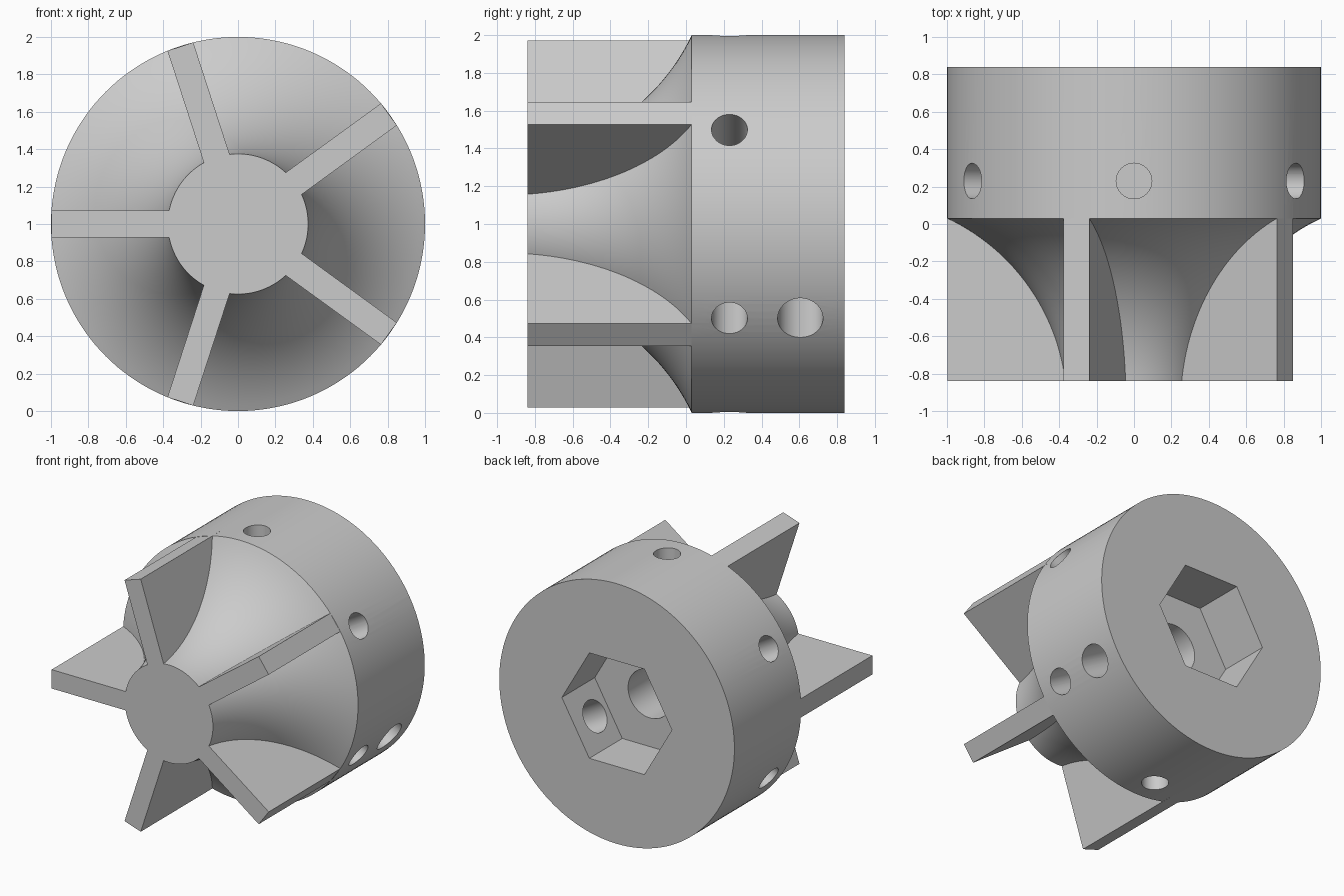
import bpy, bmesh
from math import sin, cos, pi, radians, atan2, hypot, asin
from mathutils import Vector, Matrix

cube = bpy.data.objects.get("Cube")
if cube:
    bpy.data.objects.remove(cube, do_unlink=True)

CENTRE = Vector((0, 0, 1))
FRONT, SHOULDER, BACK = -0.84, 0.03, 0.84
HUB_R = 0.375

grey = bpy.data.materials.new("plain_grey")
grey.use_nodes = True
grey.diffuse_color = (0.6, 0.6, 0.6, 1)
grey.node_tree.nodes["Principled BSDF"].inputs["Base Color"].default_value = (0.6, 0.6, 0.6, 1)


def finish(name, bm):
    bmesh.ops.recalc_face_normals(bm, faces=bm.faces)
    mesh = bpy.data.meshes.new(name)
    bm.to_mesh(mesh)
    bm.free()
    mesh.materials.append(grey)
    obj = bpy.data.objects.new(name, mesh)
    bpy.context.collection.objects.link(obj)
    return obj


def lathe(name, profile, steps):
    """Turn a (radius, y) profile about the long axis, with capped ends."""
    bm = bmesh.new()
    angles = [2 * pi * i / steps for i in range(steps)]
    rings = [[bm.verts.new(CENTRE + Vector((r * cos(a), y, r * sin(a)))) for a in angles]
             for r, y in profile]
    for low, high in zip(rings, rings[1:]):
        for i in range(steps):
            j = (i + 1) % steps
            bm.faces.new((low[i], low[j], high[j], high[i]))
    bm.faces.new(rings[0])
    bm.faces.new(rings[-1])
    return finish(name, bm)


def radial_pin(name, degrees, y, radius, inner, outer):
    """Round cutter pointing outward from the axis."""
    out = Vector((cos(radians(degrees)), 0, sin(radians(degrees))))
    middle = CENTRE + Vector((0, y, 0)) + out * (inner + outer) / 2
    matrix = Matrix.Translation(middle) @ out.to_track_quat('Z', 'Y').to_matrix().to_4x4()
    bm = bmesh.new()
    bmesh.ops.create_cone(bm, cap_ends=True, segments=48, radius1=radius, radius2=radius,
                          depth=outer - inner, matrix=matrix)
    return finish(name, bm)


def blade(name, degrees):
    """Flat radial plate running from the hub to the rim."""
    inner, outer, back, thick = 0.15, 0.9973, 0.12, 0.145
    size = Matrix.Diagonal((outer - inner, back - FRONT, thick, 1))
    place = Matrix.Translation(((inner + outer) / 2, (back + FRONT) / 2, 0))
    turn = Matrix.Rotation(-radians(degrees), 4, 'Y')
    bm = bmesh.new()
    bmesh.ops.create_cube(bm, size=1, matrix=Matrix.Translation(CENTRE) @ turn @ place @ size)
    return finish(name, bm)


def combine(target, other, operation):
    mod = target.modifiers.new(operation.lower(), 'BOOLEAN')
    mod.operation = operation
    mod.solver = 'EXACT'
    mod.object = other
    bpy.ops.object.select_all(action='DESELECT')
    target.select_set(True)
    bpy.context.view_layer.objects.active = target
    bpy.ops.object.modifier_apply(modifier=mod.name)
    bpy.data.objects.remove(other, do_unlink=True)


# Body: hub flaring along a concave arc into the drum
span, rise = SHOULDER - FRONT, 1 - HUB_R
half_turn = radians(29)
chord_angle = atan2(rise, span)
arc_r = hypot(span, rise) / (2 * sin(half_turn))
start = chord_angle - half_turn
STEPS = 28
profile = []
for i in range(STEPS + 1):
    a = start + 2 * half_turn * i / STEPS
    profile.append((HUB_R + arc_r * (cos(start) - cos(a)),
                    FRONT + arc_r * (sin(a) - sin(start))))
profile.append((1, BACK))
body = lathe("coupling_body", profile, 144)

# Five blades
for k in range(5):
    combine(body, blade("blade", 36 + 72 * k), 'UNION')

# Hexagonal socket with a round bore behind it
combine(body, lathe("hex_cutter", [(0.468, 0.44), (0.468, 1)], 6), 'DIFFERENCE')
combine(body, lathe("bore_cutter", [(0.185, 0.1), (0.185, 0.6)], 64), 'DIFFERENCE')

# Six blind side holes, and one larger hole into the socket
for k in range(6):
    combine(body, radial_pin("side_hole_cutter", 30 + 60 * k, 0.23, 0.095, 0.45, 1.2), 'DIFFERENCE')
combine(body, radial_pin("screw_hole_cutter", -30, 0.605, 0.12, 0.25, 1.2), 'DIFFERENCE')

body.select_set(True)
bpy.context.view_layer.objects.active = body
bpy.ops.object.shade_smooth_by_angle(angle=radians(25))
